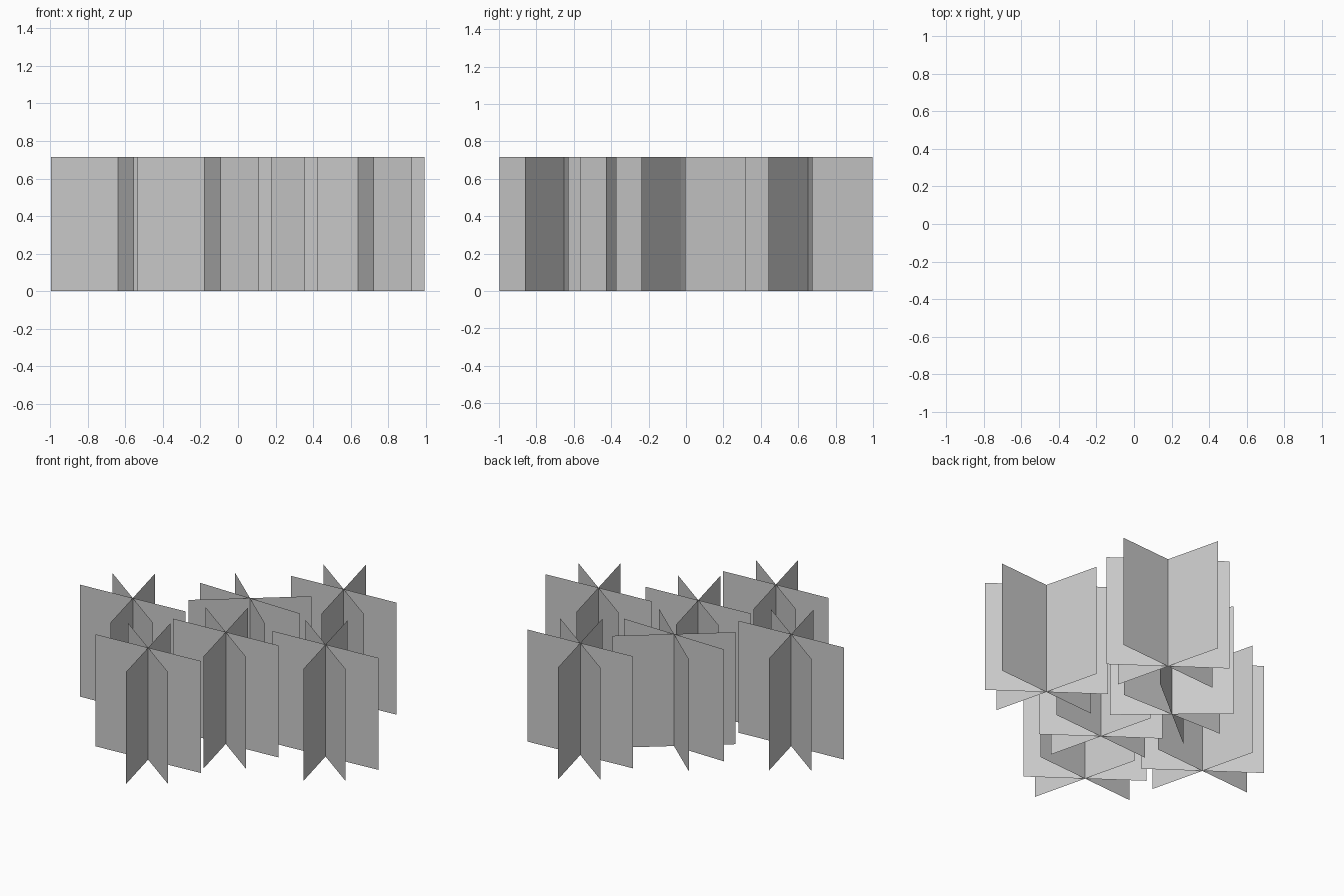
import bpy
from math import cos, sin, radians

if "Cube" in bpy.data.objects:
    bpy.data.objects.remove(bpy.data.objects["Cube"])

HALF, HEIGHT = 0.357, 0.715      # card half-width and height
FAN = (4, -36, -76)              # card headings within one clump, degrees


def clump(name, x, y, turn=0):
    """Three upright zero-thickness cards crossing on one vertical axis."""
    verts, faces = [], []
    for heading in FAN:
        a = radians(heading + turn)
        dx, dy = HALF * cos(a), HALF * sin(a)
        i = len(verts)
        verts += [(-dx, -dy, 0), (dx, dy, 0), (dx, dy, HEIGHT), (-dx, -dy, HEIGHT)]
        faces.append((i, i + 1, i + 2, i + 3))
    mesh = bpy.data.meshes.new(name)
    mesh.from_pydata(verts, [], faces)
    obj = bpy.data.objects.new(name, mesh)
    obj.location = (x, y, 0)
    bpy.context.collection.objects.link(obj)


# Six foliage clumps, one of them turned
clump("foliage_clump_left", -0.64, -0.147)
clump("foliage_clump_front", -0.178, -0.652)
clump("foliage_clump_middle", 0.067, -0.219)
clump("foliage_clump_right", 0.638, -0.028)
clump("foliage_clump_back", 0.29, 0.652)
clump("foliage_clump_turned", -0.084, 0.241, 35)
